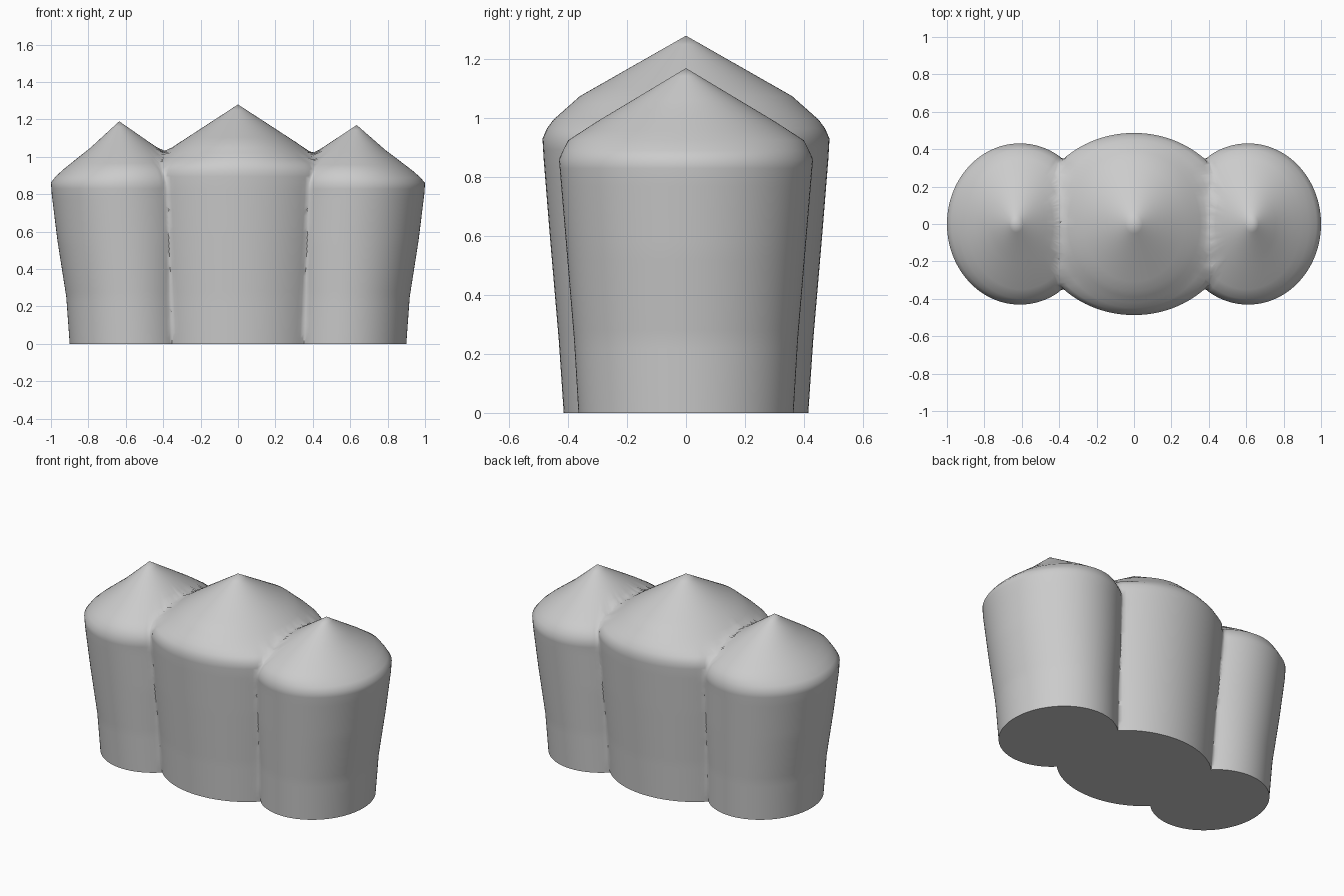
import bpy, bmesh, math

if "Cube" in bpy.data.objects:
    bpy.data.objects.remove(bpy.data.objects["Cube"])

SEGS = 112

# Profiles from base to shoulder to tip: (z, centre x, half width x, half width y)
MIDDLE = [(0, 0, .468, .415), (.25, 0, .485, .432), (.6, 0, .52, .462),
          (.86, 0, .543, .483), (.93, 0, .54, .487), (.965, 0, .50, .472),
          (.995, 0, .43, .45), (1.075, 0, .315, .36), (1.28, 0, 0, 0)]
SIDE = [(0, .57, .33, .365), (.25, .58, .338, .38), (.55, .595, .37, .405),
        (.8, .61, .386, .426), (.86, .61, .39, .431), (.89, .605, .37, .418),
        (.925, .60, .335, .40), (.99, .605, .245, .30),
        (1.035, .61, .18, .225), (1.17, .635, 0, 0)]


def make_lobe(name, profile, mirror=1, tip_lift=0):
    """Loft elliptical rings along a profile and close it to a point."""
    rings = []
    for a, b in zip(profile, profile[1:]):
        n = max(1, round((b[0] - a[0]) / .03))
        rings += [[p + (q - p) * i / n for p, q in zip(a, b)] for i in range(n)]
    bm = bmesh.new()
    loops = []
    for z, cx, rx, ry in rings:
        z += tip_lift * max(0, z - .8) / .37
        loops.append([bm.verts.new((mirror * cx + rx * math.cos(math.tau * k / SEGS),
                                    ry * math.sin(math.tau * k / SEGS), z))
                      for k in range(SEGS)])
    for lo, hi in zip(loops, loops[1:]):
        for k in range(SEGS):
            m = (k + 1) % SEGS
            bm.faces.new((lo[k], lo[m], hi[m], hi[k]))
    tip = bm.verts.new((mirror * profile[-1][1], 0, profile[-1][0] + tip_lift))
    for k in range(SEGS):
        bm.faces.new((loops[-1][k], loops[-1][(k + 1) % SEGS], tip))
    bm.faces.new(loops[0][::-1])
    bmesh.ops.recalc_face_normals(bm, faces=bm.faces)
    me = bpy.data.meshes.new(name)
    bm.to_mesh(me)
    bm.free()
    ob = bpy.data.objects.new(name, me)
    bpy.context.collection.objects.link(ob)
    return ob


# Three pointed lobes fused into one body
body = make_lobe("three_lobed_body", MIDDLE)
sides = [make_lobe("right_lobe", SIDE), make_lobe("left_lobe", SIDE, -1, .02)]
bpy.context.view_layer.objects.active = body
body.select_set(True)
for lobe in sides:
    mod = body.modifiers.new("fuse", 'BOOLEAN')
    mod.operation, mod.solver, mod.object = 'UNION', 'EXACT', lobe
    bpy.ops.object.modifier_apply(modifier=mod.name)
    bpy.data.objects.remove(lobe)

# Soften the valleys where the lobes meet
bm = bmesh.new()
bm.from_mesh(body.data)
bmesh.ops.remove_doubles(bm, verts=bm.verts, dist=.003)
crease = {v for e in bm.edges if len(e.link_faces) == 2
          and e.calc_face_angle_signed(0) < -.25
          and .25 < abs(e.verts[0].co.x) < .5 for v in e.verts}
near = crease | {e.other_vert(v) for v in crease for e in v.link_edges}
base = [v for v in bm.verts if v.co.z < .001]
for _ in range(3):
    bmesh.ops.smooth_vert(bm, verts=list(near), factor=.5,
                          use_axis_x=True, use_axis_y=True, use_axis_z=True)
    for v in base:
        v.co.z = 0
bm.to_mesh(body.data)
bm.free()

bpy.ops.object.shade_smooth_by_angle(angle=math.radians(50))
